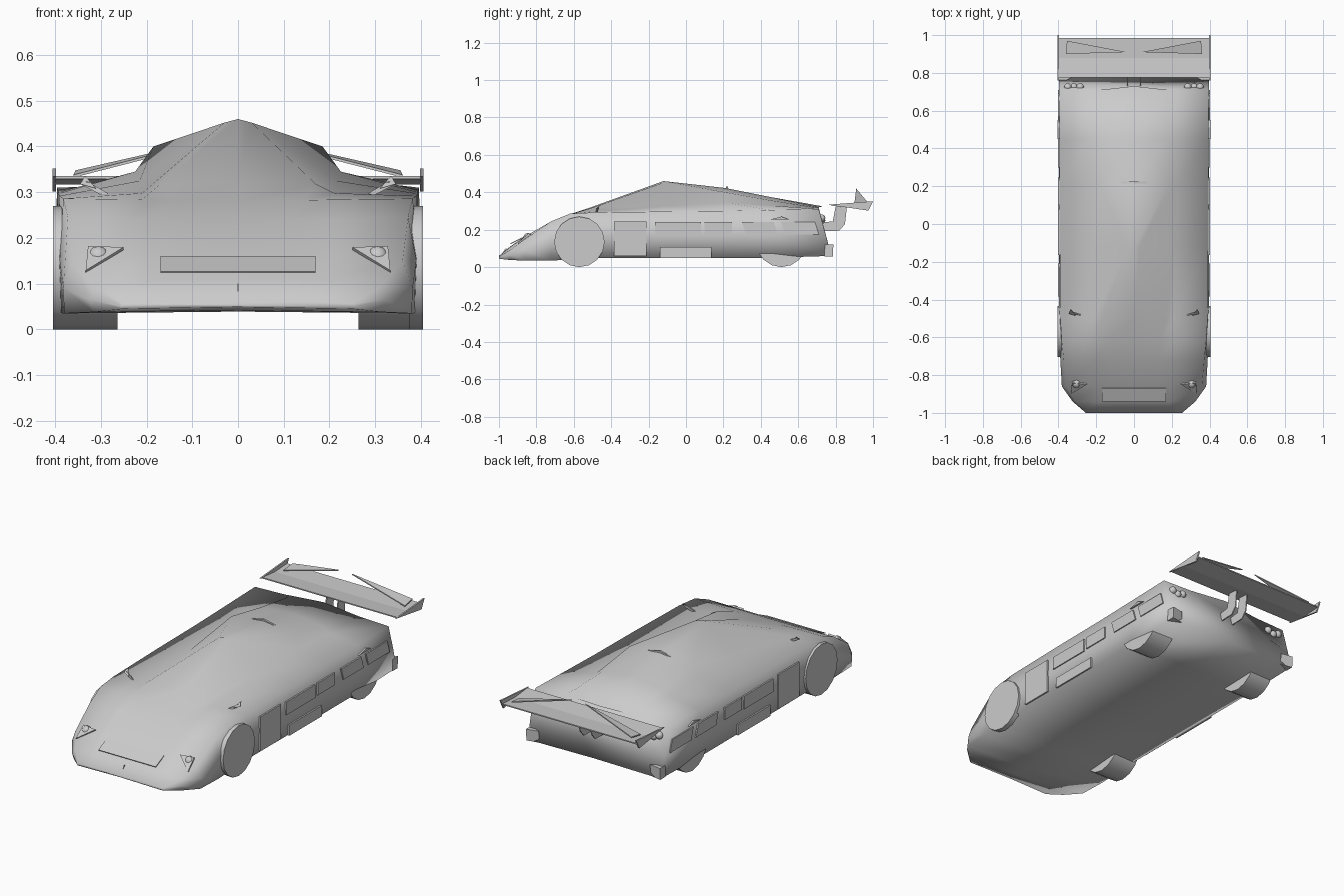
import bpy, bmesh, math
from mathutils import Vector

cube = bpy.data.objects.get("Cube")
if cube:
    bpy.data.objects.remove(cube, do_unlink=True)

grey = bpy.data.materials.new("plain_grey")
grey.use_nodes = True
grey.diffuse_color = (0.6, 0.6, 0.6, 1)
shader = next(n for n in grey.node_tree.nodes if n.type == 'BSDF_PRINCIPLED')
shader.inputs["Base Color"].default_value = (0.6, 0.6, 0.6, 1)
shader.inputs["Roughness"].default_value = 0.7


def make(name, bm, smooth=None):
    """Turn a bmesh into a grey object."""
    bmesh.ops.recalc_face_normals(bm, faces=bm.faces)
    mesh = bpy.data.meshes.new(name)
    bm.to_mesh(mesh)
    bm.free()
    mesh.materials.append(grey)
    ob = bpy.data.objects.new(name, mesh)
    bpy.context.collection.objects.link(ob)
    if smooth:
        bpy.ops.object.select_all(action='DESELECT')
        ob.select_set(True)
        bpy.context.view_layer.objects.active = ob
        bpy.ops.object.shade_smooth_by_angle(angle=math.radians(smooth))


def prism(name, points, offset):
    """Extrude a flat outline along an offset vector."""
    bm = bmesh.new()
    face = bm.faces.new([bm.verts.new(p) for p in points])
    new = bmesh.ops.extrude_face_region(bm, geom=[face])['geom']
    verts = [v for v in new if isinstance(v, bmesh.types.BMVert)]
    bmesh.ops.translate(bm, verts=verts, vec=Vector(offset))
    make(name, bm)


def pair(name, points, offset):
    """Prism on both sides of the car."""
    for side, s in (("left", 1), ("right", -1)):
        prism(f"{name}_{side}", [(s * x, y, z) for x, y, z in points],
              (s * offset[0], offset[1], offset[2]))


# Body stations: y, centre z, then shoulder, valley, fender, flank, sill (x, z)
stations = [
    (-1.00, .060, (.10, .060), (.18, .060), (.25, .056), (.255, .050), (.25, .045)),
    (-0.94, .110, (.11, .110), (.19, .108), (.31, .092), (.325, .065), (.315, .038)),
    (-0.86, .165, (.12, .165), (.20, .165), (.36, .150), (.382, .090), (.38, .035)),
    (-0.72, .240, (.12, .240), (.20, .240), (.372, .245), (.390, .150), (.385, .035)),
    (-0.62, .280, (.14, .282), (.21, .284), (.382, .286), (.394, .160), (.388, .04)),
    (-0.50, .323, (.17, .318), (.21, .298), (.390, .292), (.396, .170), (.390, .05)),
    (-0.12, .460, (.03, .452), (.215, .325), (.393, .297), (.397, .170), (.392, .05)),
    (0.21, .423, (.185, .400), (.225, .345), (.393, .300), (.397, .170), (.392, .05)),
    (0.45, .375, (.18, .357), (.225, .330), (.394, .305), (.397, .170), (.392, .05)),
    (0.71, .325, (.18, .320), (.22, .316), (.396, .310), (.398, .170), (.394, .06)),
]
bm = bmesh.new()
rings = []
for y, top, *half in stations:
    mirrored = [(-x, z) for x, z in half[::-1]]
    loop = [(0, top)] + half + [(0, half[-1][1] + .004)] + mirrored
    ring = [bm.verts.new((x, y, z)) for x, z in loop]
    rings.append(ring)
# The tail leans outward toward its lower edge
for v in rings[-1]:
    v.co.y += max(.31 - v.co.z, 0) * .27
rings[-1][0].co.y += .02
for a, b in zip(rings, rings[1:]):
    for j in range(len(a)):
        k = (j + 1) % len(a)
        bm.faces.new((a[j], a[k], b[k], b[j]))
bm.faces.new(rings[0])
bm.faces.new(rings[-1])
make("body", bm, 120)

# Flared lower tail corners, pointed in plan
pair("tail_corner", [(.397, .74, .058), (.397, .785, .058), (.33, .772, .058)], (0, .003, .062))


# Wheels: front ones show their discs, rear ones are covered by the body
def wheel(name, x, y, radius, width):
    bm = bmesh.new()
    bmesh.ops.create_cone(bm, cap_ends=True, segments=16, radius1=radius,
                          radius2=radius, depth=width)
    for v in bm.verts:
        v.co = Vector((v.co.z + x, v.co.x + y, v.co.y + radius))
    make(name, bm, 40)


wheel("front_wheel_left", .39, -.57, .135, .03)
wheel("front_wheel_right", -.334, -.57, .135, .142)
for side, s in (("left", 1), ("right", -1)):
    wheel(f"rear_wheel_{side}", s * .328, .51, .135, .13)

# Side door, windows and sill as thin plates
panels = {
    "door": (-.385, -.21, .06, .245, 0),
    "window_a": (-.165, .08, .17, .24, 0),
    "window_b": (.10, .245, .175, .24, 0),
    "window_c": (.32, .49, .175, .24, -.02),
    "window_d": (.53, .71, .175, .24, -.02),
    "sill_panel": (-.14, .135, .05, .107, 0),
}
for name, (y0, y1, z0, z1, skew) in panels.items():
    pair(name, [(.395, y0, z0), (.395, y1, z0), (.395, y1 + skew, z1), (.395, y0 + skew, z1)],
         (.008, 0, 0))
pair("side_fin", [(.392, .45, .255), (.392, .55, .255), (.392, .51, .27)], (.012, 0, 0))

# Hood plate and nose fin
prism("hood_plate", [(-.17, -.94, .127), (.17, -.94, .127), (.17, -.87, .161), (-.17, -.87, .161)],
      (0, .002, -.004))
prism("nose_fin", [(-.001, -.985, .068), (-.001, -.965, .10), (-.001, -.94, .09)], (.002, 0, 0))

# Headlights: triangular plate with a small lamp
pair("headlight_frame", [(.333, -.9, .129), (.328, -.84, .182), (.25, -.85, .180)],
     (0, .006, -.006))


def ball(name, x, y, z, r):
    bm = bmesh.new()
    bmesh.ops.create_uvsphere(bm, u_segments=12, v_segments=8, radius=r)
    bmesh.ops.translate(bm, verts=bm.verts, vec=(x, y, z))
    make(name, bm, 60)


for side, s in (("left", 1), ("right", -1)):
    ball(f"headlight_{side}", s * .305, -.845, .158, .024)
    # Tail lamps in clusters of three
    for n, (x, z) in enumerate(((.285, .262), (.35, .262), (.318, .25))):
        ball(f"tail_lamp_{n}_{side}", s * x, .725, z, .02)

# Mirrors: slim stalk and a triangular blade
pair("mirror_stalk", [(.28, -.485, .295), (.295, -.48, .292), (.345, -.47, .318), (.33, -.47, .324)],
     (0, .006, 0))
pair("mirror_blade", [(.31, -.485, .308), (.345, -.475, .318), (.335, -.455, .336)], (0, .005, 0))

# Roof vent strip
prism("roof_vent", [(-.07, .215, .415), (.07, .215, .415), (0, .215, .43)], (0, .01, 0))

# Wing: thin bent sheet, upright end plates, two inner fins and paired struts
prism("wing_sheet", [(-.4, .775, .335), (-.4, .88, .325), (-.4, .985, .33),
                     (-.4, .985, .324), (-.4, .88, .317), (-.4, .775, .329)], (.8, 0, 0))
pair("wing_end_plate", [(.398, .76, .334), (.398, 1.0, .352), (.398, .975, .302)], (.008, 0, 0))
pair("wing_fin", [(.04, .91, .42), (.355, .97, .348), (.36, .90, .338)], (0, 0, -.006))
pair("wing_strut", [(.031, .70, .19), (.031, .82, .195), (.031, .85, .23), (.031, .86, .32),
                    (.031, .80, .325), (.031, .785, .245), (.031, .70, .235)], (.006, 0, 0))
